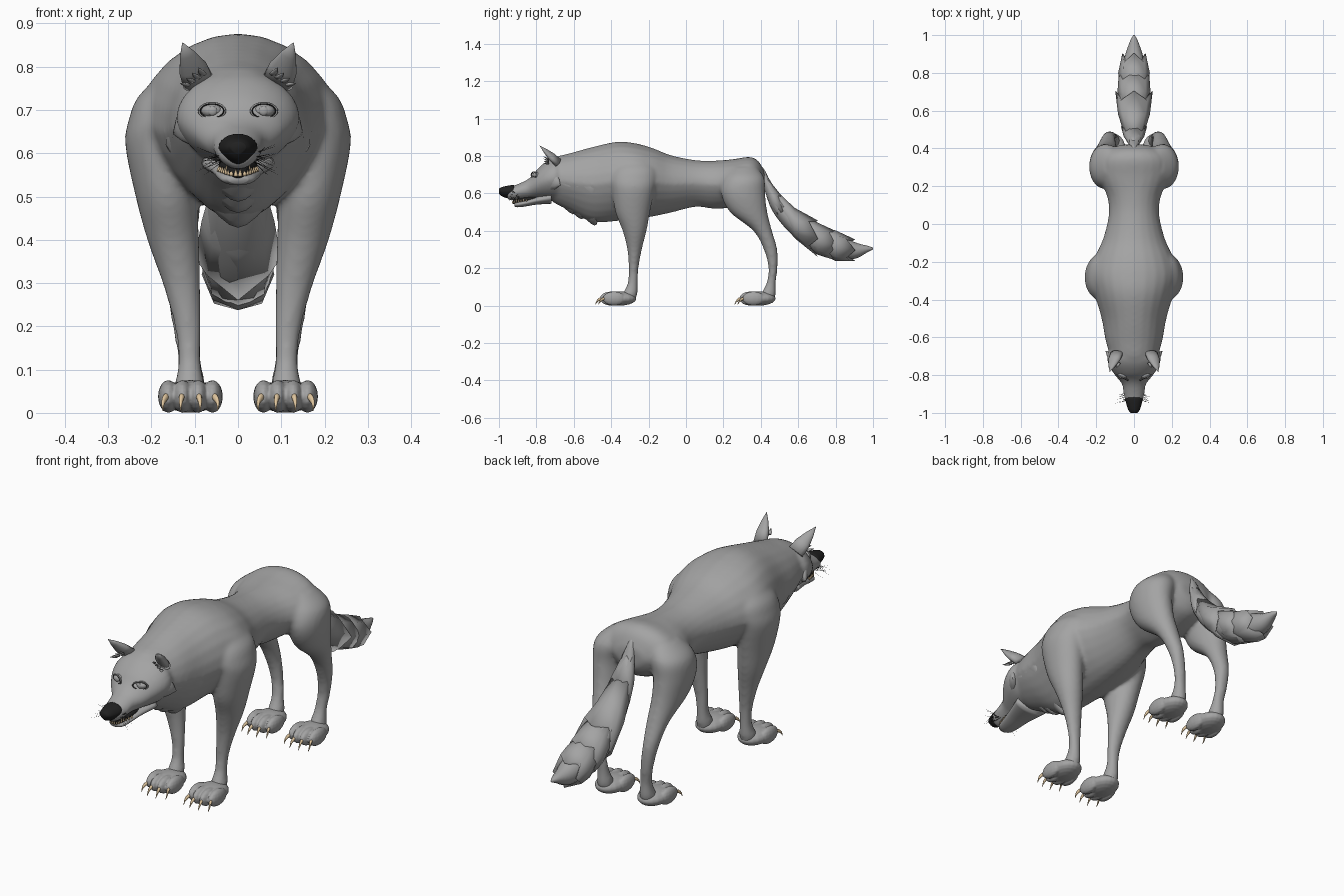
import bpy, bmesh, math, random
from mathutils import Vector

random.seed(4)
if "Cube" in bpy.data.objects:
    bpy.data.objects.remove(bpy.data.objects["Cube"], do_unlink=True)


def material(name, r, g, b):
    m = bpy.data.materials.new(name)
    m.use_nodes = True
    m.diffuse_color = (r, g, b, 1)
    m.node_tree.nodes["Principled BSDF"].inputs["Base Color"].default_value = (r, g, b, 1)
    return m


FUR = material("grey fur", .37, .37, .37)
BLACK = material("black", .015, .015, .015)
IVORY = material("ivory claw", .74, .56, .34)


def finish(bm, name, mat):
    bmesh.ops.recalc_face_normals(bm, faces=bm.faces)
    for f in bm.faces:
        f.smooth = True
    me = bpy.data.meshes.new(name)
    bm.to_mesh(me)
    bm.free()
    me.materials.append(mat)
    ob = bpy.data.objects.new(name, me)
    bpy.context.collection.objects.link(ob)
    return ob


def fuse(ob, voxel, rounds):
    """Melt overlapping shapes into one smooth skin."""
    remesh = ob.modifiers.new("fuse", "REMESH")
    remesh.mode = "VOXEL"
    remesh.voxel_size = voxel
    remesh.use_smooth_shade = True
    relax = ob.modifiers.new("relax", "SMOOTH")
    relax.factor = .5
    relax.iterations = rounds


def skin(bm, rings):
    """Bridge equal-length rings of points into a closed tube."""
    vs = [[bm.verts.new(p) for p in ring] for ring in rings]
    n = len(vs[0])
    for a, b in zip(vs, vs[1:]):
        for i in range(n):
            j = (i + 1) % n
            bm.faces.new((a[i], a[j], b[j], b[i]))
    bm.faces.new(vs[0])
    bm.faces.new(vs[-1])


def spans(table):
    """(y, top, bottom, half width) -> (y, x, z centre, half width, half height)."""
    return [(y, 0, (t + b) / 2, a, (t - b) / 2) for y, t, b, a in table]


def ring_point(s, axis, t, keel=0):
    pos, x, c, a, b = s
    sn = math.sin(t)
    px = x + a * math.cos(t) * (1 - keel * max(0, -sn))
    return Vector((px, pos, c + b * sn)) if axis == "y" else Vector((px, c + b * sn, pos))


def loft(bm, sections, axis="y", keel=0, sides=24, steps=4):
    """Smooth tube through elliptical sections stacked along an axis."""
    S = [Vector(s) for s in sections]
    S = [S[0]] + S + [S[-1]]
    out = []
    for i in range(1, len(S) - 2):
        p, q, r, w = S[i - 1:i + 3]
        for k in range(steps):
            u = k / steps
            out.append(.5 * (2 * q + (r - p) * u + (2 * p - 5 * q + 4 * r - w) * u ** 2
                             + (3 * q - p - 3 * r + w) * u ** 3))
    out.append(S[-1])
    skin(bm, [[ring_point(s, axis, math.tau * i / sides, keel) for i in range(sides)] for s in out])


def loft_object(name, table, mat, **kw):
    bm = bmesh.new()
    loft(bm, spans(table), **kw)
    return finish(bm, name, mat)


def spike(bm, base, tip, wide, deep, sides=6, across=(1, 0, 0)):
    """Leaf-shaped cone from base to tip."""
    base, tip = Vector(base), Vector(tip)
    d = (tip - base).normalized()
    side = Vector(across)
    side = (side - d * side.dot(d)).normalized()
    nrm = d.cross(side)
    rings = []
    for u, s in ((0, 1), (.35, .9), (.7, .5), (1, .03)):
        c = base.lerp(tip, u)
        rings.append([c + side * (wide * s * math.cos(math.tau * i / sides))
                      + nrm * (deep * s * math.sin(math.tau * i / sides)) for i in range(sides)])
    skin(bm, rings)


def ball(bm, centre, scale, seg=20):
    vs = bmesh.ops.create_uvsphere(bm, u_segments=seg, v_segments=seg // 2, radius=1)["verts"]
    for v in vs:
        v.co = Vector(a * b + c for a, b, c in zip(v.co, scale, centre))


def section_at(sections, y):
    for a, b in zip(sections, sections[1:]):
        if a[0] <= y <= b[0]:
            return Vector(a).lerp(Vector(b), (y - a[0]) / (b[0] - a[0]))


def fur_sleeve(bm, sections, y0, y1, flare, jag, sides=8):
    """Flared collar round a tube, ending in a ring of points."""
    rings = []
    for u, grow in ((0, .92), (.5, (1 + flare) / 2), (1, flare), (.9, .7)):
        ring = []
        for i in range(sides):
            y = y0 + (y1 - y0) * u + (jag * (-1) ** i if u == 1 else 0)
            s = section_at(sections, y)
            s[3] *= grow * 1.05
            s[4] *= grow
            ring.append(ring_point(s, "y", math.tau * i / sides))
        rings.append(ring)
    skin(bm, rings)


# Torso, neck, head and legs fused into one skin
TORSO = spans([(-.76, .72, .62, .06), (-.72, .785, .56, .115), (-.62, .815, .505, .15),
               (-.5, .848, .447, .172), (-.37, .876, .452, .21), (-.27, .868, .462, .232),
               (-.18, .843, .476, .21), (-.08, .804, .497, .165), (.05, .778, .528, .134),
               (.15, .775, .518, .144), (.25, .783, .525, .188), (.34, .795, .55, .185),
               (.39, .77, .575, .14), (.42, .71, .62, .07)])
HEAD = spans([(-.64, .76, .57, .10), (-.69, .79, .565, .142), (-.74, .775, .568, .137),
              (-.79, .735, .572, .110), (-.82, .698, .572, .086), (-.85, .673, .57, .064),
              (-.90, .650, .565, .056), (-.94, .636, .562, .046), (-.96, .622, .575, .028)])
FRONT_LEG = [(.78, .13, -.275, .05, .08), (.73, .158, -.275, .074, .115), (.68, .172, -.28, .08, .125),
             (.62, .18, -.282, .081, .115),
             (.5, .165, -.285, .072, .093), (.4, .15, -.275, .06, .064), (.3, .131, -.275, .044, .039),
             (.2, .116, -.28, .031, .026), (.12, .112, -.285, .026, .027), (.06, .112, -.30, .035, .04),
             (.02, .112, -.31, .03, .035)]
REAR_LEG = [(.74, .11, .31, .05, .07), (.68, .142, .31, .084, .11), (.6, .157, .305, .08, .118),
            (.5, .153, .335, .068, .1), (.4, .142, .41, .048, .05), (.3, .134, .452, .035, .036),
            (.2, .122, .465, .03, .024), (.12, .112, .455, .027, .025), (.06, .11, .44, .035, .04),
            (.02, .11, .43, .03, .035)]
bm = bmesh.new()
loft(bm, TORSO, keel=.3)
loft(bm, HEAD, keel=.15)
for leg in (FRONT_LEG, REAR_LEG):
    for sx in (1, -1):
        loft(bm, [(z, sx * x, y, a, b) for z, x, y, a, b in leg], axis="z")
fuse(finish(bm, "body_and_legs", FUR), .009, 10)

# Keeled ruff layers, stepping down under the neck to a point at the chest
for label, y, top, low, wide in (("upper", -.605, .78, .488, .142), ("middle", -.56, .80, .462, .152),
                                 ("lower", -.49, .81, .428, .167)):
    loft_object(f"{label}_ruff", [(y - .15, top - .03, low + .13, wide * .7),
                                  (y - .07, top - .01, low + .055, wide * .92), (y, top, low, wide),
                                  (y + .02, top - .03, low + .03, wide * .8)], FUR, keel=.55, steps=3)

# Paws with four fused toes and curved claws
for part, shift in (("front", 0), ("rear", .745)):
    for side, sx in (("left", 1), ("right", -1)):
        paw, claws = bmesh.new(), bmesh.new()
        ball(paw, (sx * .11, shift - .355, .038), (.067, .09, .038))
        for off, back in ((-.051, .016), (-.018, 0), (.018, 0), (.051, .016)):
            x, y = sx * .11 + off, shift + back
            ball(paw, (x, y - .4, .038), (.024, .061, .038), 16)
            out = off * .12
            loft(claws, [(y - .435, x, .04, .007, .008), (y - .46, x + out, .036, .0065, .008),
                         (y - .475, x + 2 * out, .024, .004, .007),
                         (y - .486, x + 2 * out, .006, .001, .002)], sides=8)
        fuse(finish(paw, f"{part}_paw_{side}", FUR), .004, 3)
        finish(claws, f"{part}_claws_{side}", IVORY)

# Nose, lower jaw and mouth
loft_object("nose", [(-.912, .64, .60, .03), (-.925, .645, .58, .045), (-.955, .641, .575, .04),
                     (-.985, .634, .585, .03), (-1, .626, .6, .018)], BLACK, keel=.35)
loft_object("lower_jaw", [(-.72, .61, .545, .085), (-.8, .585, .54, .062), (-.86, .567, .53, .049),
                          (-.9, .556, .526, .039), (-.918, .549, .53, .023)], FUR)
loft_object("mouth", [(-.8, .59, .56, .045), (-.85, .585, .55, .042), (-.9, .58, .54, .03),
                      (-.925, .578, .545, .018)], BLACK)

# Teeth along the lower jaw
bm = bmesh.new()
for sx in (1, -1):
    for i in range(8):
        u = i / 7
        x, y = sx * (.005 + .039 * u ** .7), -.927 + .075 * u ** 1.5
        h = .018 if i == 3 else .012
        spike(bm, (x, y, .546 + .012 * u), (x, y, .551 + h + .008 * u), .005, .004)
finish(bm, "teeth", IVORY)

# Ears, cheek points, eyes and whiskers on each side
for side, sx in (("left", 1), ("right", -1)):
    ear = bmesh.new()
    spike(ear, (sx * .092, -.685, .765), (sx * .128, -.782, .855), .037, .022, 16, (1, 0, -sx * .5))
    finish(ear, f"ear_{side}", FUR)
    tufts = bmesh.new()
    for i in range(4):
        spike(tufts, (sx * (.08 + .012 * i), -.735, .782 - .008 * i),
              (sx * (.092 + .014 * i), -.763, .798 - .012 * i), .009, .005)
    finish(tufts, f"ear_fur_{side}", FUR)
    cheek = bmesh.new()
    spike(cheek, (sx * .09, -.73, .675), (sx * .15, -.672, .645), .06, .03, 12, (0, 0, 1))
    finish(cheek, f"cheek_fur_{side}", FUR)

    eye = bmesh.new()
    ball(eye, (sx * .06, -.799, .698), (.025, .021, .016))
    finish(eye, f"eye_{side}", FUR)
    iris = bmesh.new()
    ball(iris, (sx * .059, -.816, .698), (.011, .005, .011), 16)
    finish(iris, f"iris_{side}", FUR)
    for label, mat, grow, minor, ahead in (("eyelid", FUR, 1.1, .003, 0), ("lashes", BLACK, 1, .0014, .003)):
        lid = bmesh.new()
        rings = []
        for i in range(32):
            t = math.tau * i / 31
            c = Vector((sx * (.06 + .027 * grow * math.cos(t)), -.812 - ahead + .014 * math.cos(t),
                        .698 + .016 * grow * math.sin(t)))
            out = Vector((sx * math.cos(t), 0, math.sin(t)))
            rings.append([c + out * minor * math.cos(k * math.tau / 6)
                          + Vector((0, minor * math.sin(k * math.tau / 6), 0)) for k in range(6)])
        skin(lid, rings)
        finish(lid, f"{label}_{side}", mat)

    hairs = bmesh.new()
    for i in range(15):
        z = .582 + .008 * (i % 3)
        y = -.89 - .01 * (i // 3)
        spike(hairs, (sx * .035, y, z), (sx * random.uniform(.06, .1), y - .02, z + random.uniform(-.04, .035)),
              .0007, .0007, 4, (0, 1, 0))
    finish(hairs, f"whiskers_{side}", BLACK)

# Tail core with overlapping fur sleeves
TAIL = spans([(.35, .775, .71, .02), (.41, .74, .64, .022), (.46, .65, .51, .05), (.55, .535, .395, .07),
              (.68, .45, .285, .08), (.80, .39, .25, .068), (.9, .34, .25, .045),
              (.97, .32, .285, .02), (1, .31, .3, .004)])
bm = bmesh.new()
loft(bm, TAIL, sides=12)
finish(bm, "tail", FUR)
for i, (y0, y1, flare, jag) in enumerate(((.42, .505, 1.05, .015), (.48, .68, 1.22, .025),
                                          (.62, .785, 1.14, .02), (.72, .88, 1.35, .025))):
    bm = bmesh.new()
    fur_sleeve(bm, TAIL, y0, y1, flare, jag)
    finish(bm, f"tail_fur_{i + 1}", FUR)
